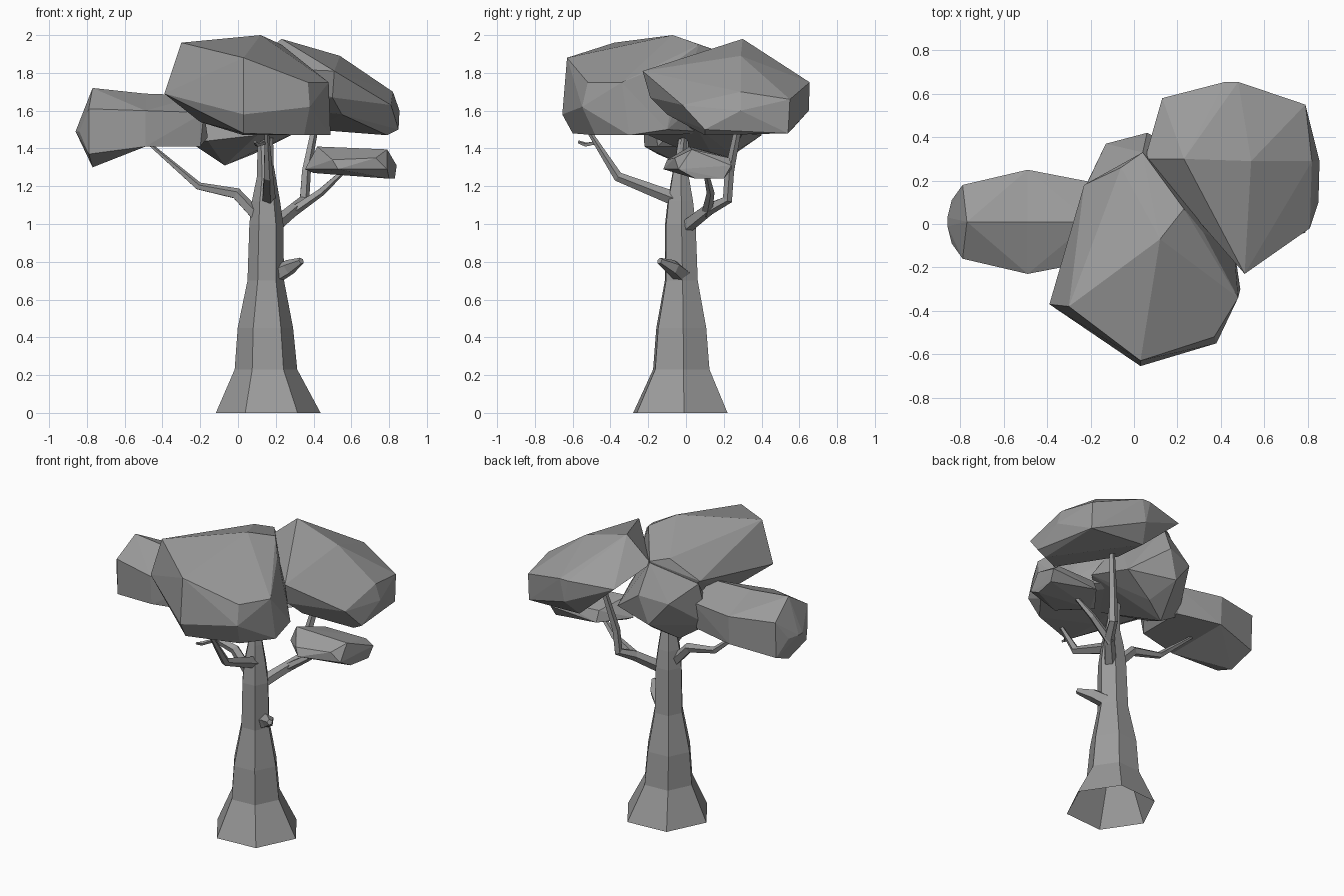
import bpy, bmesh, math
from mathutils import Vector

grey = bpy.data.materials.new("dark_grey")
grey.diffuse_color = (.33, .33, .33, 1)


def finish(name, bm):
    bmesh.ops.recalc_face_normals(bm, faces=bm.faces)
    mesh = bpy.data.meshes.new(name)
    bm.to_mesh(mesh)
    bm.free()
    mesh.materials.append(grey)
    bpy.context.collection.objects.link(bpy.data.objects.new(name, mesh))


def limb(name, path, sides=5, flat=False, phase=0.0):
    """Tapered faceted tube through (x, y, z, radius) stations, open at its root."""
    bm = bmesh.new()
    pts = [Vector(p[:3]) for p in path]
    rings = []
    for i, p in enumerate(pts):
        t = (pts[min(i + 1, len(pts) - 1)] - pts[max(i - 1, 0)]).normalized()
        q = Vector((0, 0, 1)).rotation_difference(Vector((0, 0, 1)) if flat else t)
        ring = []
        for k in range(sides):
            a = phase + math.tau * k / sides
            ring.append(bm.verts.new(p + q @ Vector((math.cos(a), math.sin(a), 0)) * path[i][3]))
        rings.append(ring)
    for a, b in zip(rings, rings[1:]):
        for k in range(sides):
            j = (k + 1) % sides
            bm.faces.new((a[k], a[j], b[j], b[k]))
    bm.faces.new(rings[-1])
    finish(name, bm)


def foliage(name, points):
    """Faceted leaf mass: convex hull of its corner points."""
    bm = bmesh.new()
    for p in points:
        bm.verts.new(p)
    bmesh.ops.convex_hull(bm, input=bm.verts)
    loose = [v for v in bm.verts if not v.link_faces]
    bmesh.ops.delete(bm, geom=loose, context='VERTS')
    bmesh.ops.dissolve_limit(bm, angle_limit=0.03, verts=bm.verts, edges=bm.edges)
    finish(name, bm)


def mirrored(yc, profile):
    """Turn (x, half_width, z) into points on both sides of y = yc."""
    return [(x, yc + s * w, z) for x, w, z in profile for s in ((1, -1) if w else (1,))]


# Flared six-sided trunk
limb("trunk", [(.16, -.03, 0, .278), (.148, -.025, .23, .166), (.145, -.025, .45, .147),
               (.147, -.025, .70, .097), (.15, -.03, 1.0, .09), (.148, -.03, 1.12, .075),
               (.15, -.03, 1.25, .05), (.13, -.01, 1.5, .025), (.13, 0, 1.65, .015)],
     sides=6, flat=True, phase=math.radians(4))

# Branches
limb("left_branch", [(.13, -.03, 1.01, .035), (-.01, -.02, 1.16, .032),
                     (-.21, -.01, 1.20, .022), (-.50, .0, 1.45, .008)])
limb("front_branch", [(.16, -.05, 1.13, .04), (.16, -.36, 1.25, .027),
                      (.15, -.52, 1.50, .012)])
limb("front_twig", [(.14, -.48, 1.43, .012), (.10, -.53, 1.42, .012),
                    (.09, -.57, 1.435, .008)], sides=4)
limb("right_branch", [(.18, -.01, .98, .04), (.30, .12, 1.08, .034), (.35, .22, 1.13, .028),
                      (.36, .23, 1.28, .026), (.42, .29, 1.58, .018)])
limb("right_fork", [(.28, .11, 1.06, .03), (.44, .13, 1.17, .022), (.58, .10, 1.30, .012)])
limb("center_branch", [(.16, -.04, 1.18, .03), (.17, -.02, 1.35, .018), (.17, 0, 1.55, .014)], sides=4)
limb("broken_stub", [(.18, -.01, .72, .05), (.27, -.07, .77, .042), (.335, -.14, .805, .018)])

# Large front crown, flat underneath
foliage("front_crown", [
    (.12, -.07, 2.0), (-.30, -.38, 1.96), (.03, -.63, 1.88), (.37, -.52, 1.75), (.48, -.34, 1.75),
    (-.39, -.37, 1.69), (.03, -.655, 1.58), (.38, -.55, 1.62), (.49, -.30, 1.47), (.03, -.60, 1.48),
    (.35, -.48, 1.47), (-.20, -.2, 1.54), (.03, -.33, 1.47), (-.23, .18, 1.74), (.23, .07, 1.95),
    (-.06, .26, 1.88), (.04, .33, 1.86), (.32, -.04, 1.87), (.46, -.1, 1.50), (.1, .25, 1.48)])

# Lower back part of the crown
foliage("back_crown", [
    (-.22, .18, 1.72), (-.13, .37, 1.63), (.06, .42, 1.66), (.04, .33, 1.85), (-.25, .12, 1.43),
    (-.07, .17, 1.31), (.08, .24, 1.37), (.0, .40, 1.47), (.3, .3, 1.48), (-.16, -.05, 1.44),
    (.1, -.2, 1.47), (.38, .05, 1.52), (.2, .1, 1.8)])

# Large right crown, sloping down to the side
foliage("right_crown", [
    (.23, .30, 1.98), (.54, .29, 1.89), (.51, -.23, 1.81), (.5, -.19, 1.67), (.82, .29, 1.70),
    (.855, .29, 1.60), (.48, .655, 1.75), (.42, .655, 1.75), (.13, .58, 1.74), (.79, .55, 1.66),
    (.81, -.02, 1.63), (.85, .1, 1.50), (.79, .54, 1.48), (.45, .65, 1.60), (.40, .56, 1.50),
    (.79, .1, 1.47), (.3, .2, 1.61), (.55, -.1, 1.58), (.05, .30, 1.83)])

# Left leaf mass: rounded drooping end and straighter inner part
foliage("left_crown_end", mirrored(.01, [
    (-.77, 0, 1.72), (-.49, 0, 1.69), (-.79, .17, 1.61), (-.49, .24, 1.60), (-.86, .02, 1.49),
    (-.84, .1, 1.49), (-.79, .16, 1.37), (-.77, 0, 1.30), (-.49, .23, 1.41)]))
foliage("left_crown_inner", mirrored(.01, [
    (-.49, 0, 1.69), (-.2, 0, 1.68), (-.49, .24, 1.60), (-.18, .18, 1.59), (-.49, .23, 1.41),
    (-.2, .16, 1.41), (-.16, .11, 1.46)]))

# Small right leaf mass
foliage("small_right_crown", [
    (.42, .02, 1.41), (.79, .03, 1.395), (.50, .21, 1.36), (.79, .23, 1.35), (.84, .24, 1.31),
    (.83, .20, 1.24), (.355, .05, 1.29), (.40, .06, 1.27), (.50, -.10, 1.34), (.73, -.06, 1.35),
    (.53, -.12, 1.29), (.79, -.04, 1.29), (.80, .05, 1.24), (.50, .24, 1.29)])
